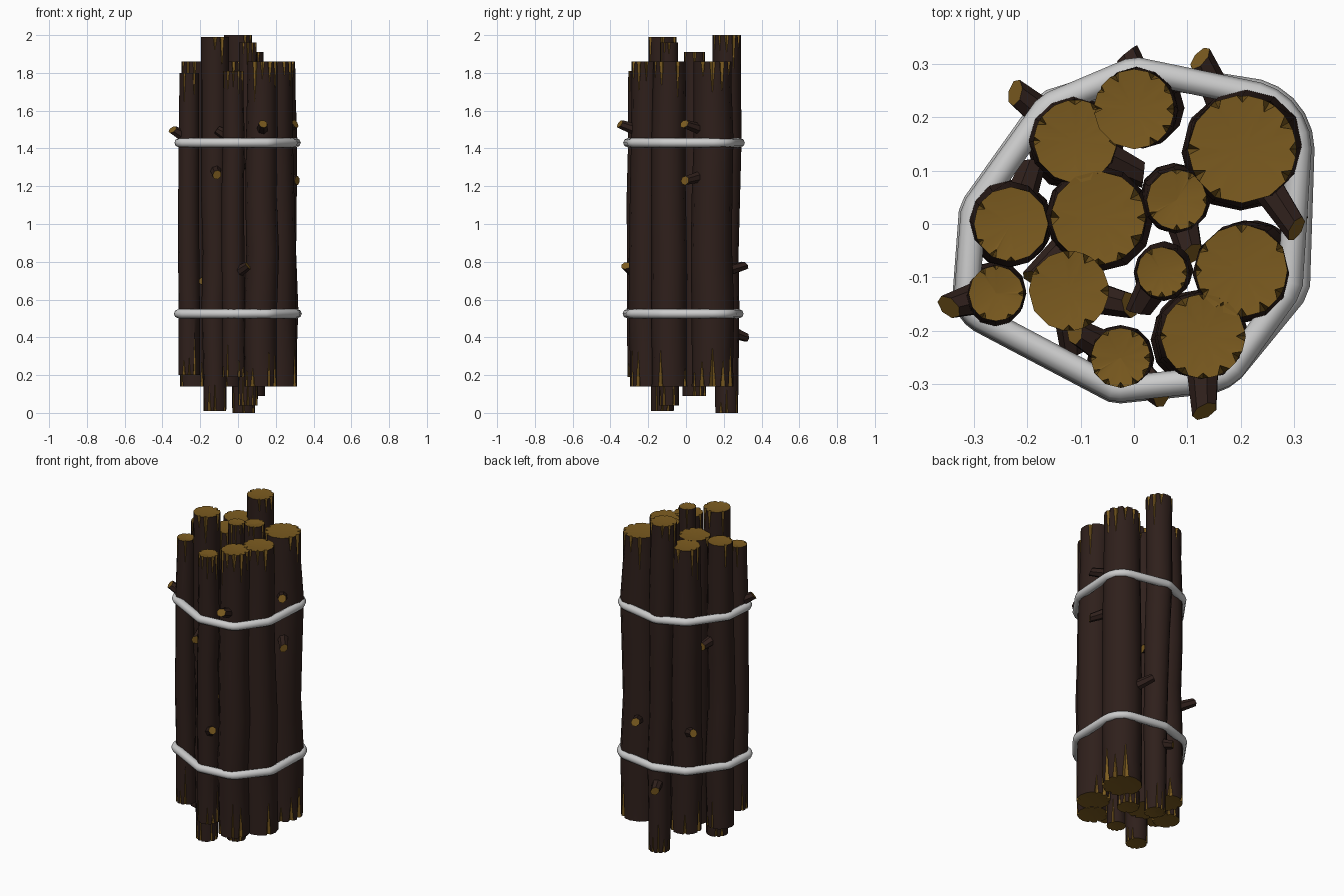
import bpy, bmesh, math, random
from mathutils import Vector

if "Cube" in bpy.data.objects:
    bpy.data.objects.remove(bpy.data.objects["Cube"])

random.seed(7)
SIDES = 12
TURN = 2 * math.pi


def material(name, rgb):
    m = bpy.data.materials.new(name)
    m.diffuse_color = (*rgb, 1)
    m.use_nodes = True
    m.node_tree.nodes["Principled BSDF"].inputs["Base Color"].default_value = m.diffuse_color
    return m


BARK = material("bark", (0.028, 0.014, 0.011))
WOOD = material("cut_wood", (0.2, 0.105, 0.014))


def smooth(ob, angle):
    bpy.ops.object.select_all(action='DESELECT')
    ob.select_set(True)
    bpy.context.view_layer.objects.active = ob
    bpy.ops.object.shade_smooth_by_angle(angle=math.radians(angle))


def face(bm, verts, mat):
    bm.faces.new(verts).material_index = mat


def polar(c, ang, rad, z):
    return Vector((c[0] + rad * math.cos(ang), c[1] + rad * math.sin(ang), z))


def splintered_end(bm, ring, c, z):
    """Close a log end with notches where the bark has split away."""
    rim = []
    for i, low in enumerate(ring):
        a, r = TURN * i / SIDES, c[2]
        if random.random() < 0.6:
            w = random.uniform(0.09, 0.17)
            dent = r * random.uniform(0.78, 0.88)
            group = [bm.verts.new(polar(c, *p, z)) for p in ((a - w, r), (a, dent), (a + w, r))]
            face(bm, (group[0], group[1], low), 1)
            face(bm, (group[1], group[2], low), 1)
        else:
            group = [bm.verts.new(polar(c, a, r, z))]
        rim.append(group)
    for i in range(SIDES):
        j = (i + 1) % SIDES
        face(bm, (ring[i], ring[j], rim[j][0], rim[i][-1]), 0)
    # slightly sunken fan of cut wood
    flat = [v for group in rim for v in group]
    hub = bm.verts.new((c[0], c[1], z - math.copysign(0.008, z - 1)))
    for i, v in enumerate(flat):
        face(bm, (v, flat[(i + 1) % len(flat)], hub), 1)


def twig(bm, start, tip, r):
    """Sawn-off twig with a slanted wooden end."""
    d = (tip - start).normalized()
    u = d.cross(Vector((0, 0, 1))).normalized()
    v = u.cross(d)
    rings = []
    for p, rad, slant in ((start, r * 1.3, 0), (tip, r * 0.85, 0.45)):
        angles = [TURN * i / 7 for i in range(7)]
        rings.append([bm.verts.new(p + rad * (u * math.cos(a) + v * math.sin(a)
                                              + d * slant * math.cos(a + 0.6))) for a in angles])
    for i in range(7):
        j = (i + 1) % 7
        face(bm, (rings[0][i], rings[0][j], rings[1][j], rings[1][i]), 0)
    face(bm, rings[0][::-1], 0)
    face(bm, rings[1], 1)


def axis(spec, z):
    """Centre and radius of a log at a height; most logs widen downward."""
    x, y, r, inset, lean = spec
    low = 1 - z / 2
    return Vector((x + lean * low, y, r * (1 + low * (-0.2 if inset < 0.02 else 0.12))))


def log(name, spec, twigs):
    bm = bmesh.new()
    z0, z1 = spec[3], 2 - spec[3]
    levels = [z0 + 0.14, 0.55, 0.85, 1.15, 1.45, z1 - 0.14]
    rings = []
    for z in levels:
        end = z in (levels[0], levels[-1])
        c = axis(spec, z)
        if not end:
            c += Vector((random.uniform(-.007, .007), random.uniform(-.007, .007), c.z * 0.03))
        rings.append([bm.verts.new(polar(c, TURN * i / SIDES, c.z * random.uniform(0.98, 1.02),
                                         z + end * random.uniform(-0.08, 0.08)))
                      for i in range(SIDES)])
    for lo, hi in zip(rings, rings[1:]):
        for i in range(SIDES):
            j = (i + 1) % SIDES
            face(bm, (lo[i], lo[j], hi[j], hi[i]), 0)
    splintered_end(bm, rings[0], axis(spec, z0), z0)
    splintered_end(bm, rings[-1], axis(spec, z1), z1)
    for degrees, z in twigs:
        c = axis(spec, z)
        rise = 0.05 if z > 1.4 or 0.6 < z < 1 else -0.04
        twig(bm, Vector((c.x, c.y, z - rise)),
             polar(c, math.radians(degrees), c.z * 1.75, z), 0.028)
    bmesh.ops.recalc_face_normals(bm, faces=bm.faces)
    me = bpy.data.meshes.new(name)
    bm.to_mesh(me)
    bm.free()
    me.materials.append(BARK)
    me.materials.append(WOOD)
    ob = bpy.data.objects.new(name, me)
    bpy.context.collection.objects.link(ob)
    smooth(ob, 35)


# logs: x, y, radius, gap at both ends, sideways lean
G = 0.14
LOGS = dict(
    back_left=(-.11, .155, .077, G, 0), back=(0, .215, .075, 0, .03),
    back_right=(.203, .14, .1, G, 0), left=(-.23, 0, .069, G, 0),
    middle=(-.067, .012, .087, G, 0), inner_right=(.08, .045, .056, .09, 0),
    front_left=(-.258, -.13, .051, .2, 0), tall_front=(-.122, -.125, .075, .01, 0),
    inner_front=(.052, -.09, .047, .04, 0), right=(.2, -.087, .085, G, .02),
    front_right=(.13, -.21, .078, G, -.01), front=(-.025, -.25, .055, .19, 0))
# twigs: direction in degrees, height
TWIGS = dict(
    back_left=[(141, .78), (334, 1.1)], back=[(110, .4)],
    back_right=[(115, .78), (-56, 1.53), (-53, 1.23)], left=[(71, 1.25)],
    middle=[(224, .7)], inner_right=[(285, .75)], front_left=[(196, 1.5)],
    tall_front=[(275, 1.26), (347, .9)], inner_front=[(240, 1.3)],
    front_right=[(272, 1.53)], front=[(318, .78), (150, 1.5)])
for part, spec in LOGS.items():
    log(part + "_log", spec, TWIGS.get(part, []))

# ropes pulled tight around the outermost logs
for name, height in (("lower_rope", .525), ("upper_rope", 1.43)):
    cu = bpy.data.curves.new(name, 'CURVE')
    cu.dimensions = '3D'
    cu.bevel_depth = 0.024
    cu.bevel_resolution = 2
    sp = cu.splines.new('POLY')
    sp.points.add(23)
    circles = [axis(s, height) for s in LOGS.values()]
    for k, p in enumerate(sp.points):
        a = TURN * k / 24
        c = max(circles, key=lambda q: q.x * math.cos(a) + q.y * math.sin(a) + q.z)
        p.co = (*polar(c, a, c.z + 0.002, height), 1)
    sp.use_cyclic_u = True
    ob = bpy.data.objects.new(name, cu)
    bpy.context.collection.objects.link(ob)
    bpy.ops.object.select_all(action='DESELECT')
    ob.select_set(True)
    bpy.context.view_layer.objects.active = ob
    bpy.ops.object.convert(target='MESH')
    smooth(bpy.context.view_layer.objects.active, 50)
